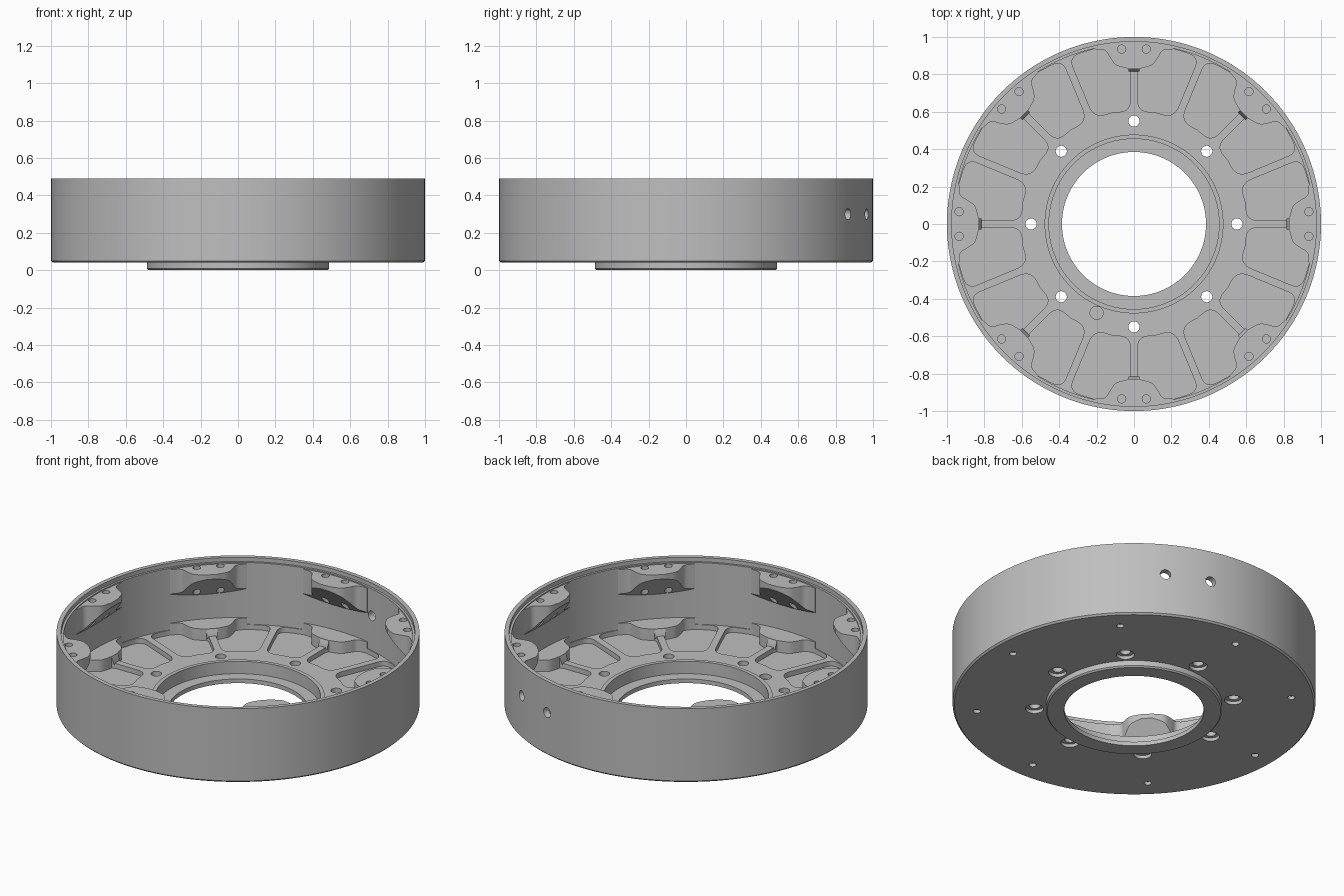
import bpy, bmesh, math
from mathutils import Vector, Matrix

cube = bpy.data.objects.get("Cube")
if cube:
    bpy.data.objects.remove(cube, do_unlink=True)

metal = bpy.data.materials.new("machined_grey_metal")
metal.use_nodes = True
GREY = (0.52, 0.52, 0.52, 1)
metal.diffuse_color = GREY
metal.node_tree.nodes["Principled BSDF"].inputs["Base Color"].default_value = GREY

SEGMENTS = 144
STEP = math.tau / SEGMENTS
EIGHTHS = [Matrix.Rotation(math.tau * i / 8, 4, 'Z') for i in range(8)]


def make_object(name, bm):
    bmesh.ops.recalc_face_normals(bm, faces=bm.faces[:])
    mesh = bpy.data.meshes.new(name)
    bm.to_mesh(mesh)
    bm.free()
    mesh.materials.append(metal)
    obj = bpy.data.objects.new(name, mesh)
    bpy.context.collection.objects.link(obj)
    obj.select_set(True)
    bpy.context.view_layer.objects.active = obj


def lathe(bm, profile):
    """Revolve a closed (radius, height) profile around z."""
    rings = [[bm.verts.new((r * math.cos(STEP * i), r * math.sin(STEP * i), z)) for r, z in profile]
             for i in range(SEGMENTS)]
    for i, p in enumerate(rings):
        q = rings[(i + 1) % SEGMENTS]
        for j in range(len(profile)):
            k = (j + 1) % len(profile)
            bm.faces.new((p[j], q[j], q[k], p[k]))
    return rings


def circle(u, v, radius, count=24):
    return [Vector((u + radius * math.cos(math.tau * i / count),
                    v + radius * math.sin(math.tau * i / count))) for i in range(count)]


def turned(point, matrix):
    return (matrix @ Vector((point[0], point[1], 0))).to_2d()


def plate(bm, loops, low, high, matrix=Matrix()):
    """Fill an outline with holes and thicken it between two heights given as functions of v."""
    edges = []
    for loop in loops:
        ring = [bm.verts.new((p[0], p[1], 0)) for p in loop]
        edges += [bm.edges.new((ring[i - 1], ring[i])) for i in range(len(ring))]
    filled = bmesh.ops.triangle_fill(bm, edges=edges, use_beauty=True, normal=(0, 0, 1))
    faces = [g for g in filled["geom"] if isinstance(g, bmesh.types.BMFace)]
    base = {v for e in edges for v in e.verts}
    extruded = bmesh.ops.extrude_face_region(bm, geom=faces, use_keep_orig=True)
    top = [g for g in extruded["geom"] if isinstance(g, bmesh.types.BMVert)]
    for verts, height in ((base, low), (top, high)):
        for vert in verts:
            vert.co.z = height(vert.co.y)
            vert.co = matrix @ vert.co


def flat(z):
    return lambda v: z


def fillet(corners, steps=8):
    """Round (point, radius) corners with tangent curves."""
    out = []
    for i, (p, r) in enumerate(corners):
        p = Vector(p)
        if not r:
            out.append(p)
            continue
        a = (Vector(corners[i - 1][0]) - p).normalized()
        b = (Vector(corners[(i + 1) % len(corners)][0]) - p).normalized()
        for s in range(steps + 1):
            t = s / steps
            out.append(p + a * r * (1 - t) ** 2 + b * r * t ** 2)
    return out


def smooth_path(points, steps=5):
    """Catmull-Rom curve through the points."""
    pts = [Vector(p) for p in points]
    pts = [2 * pts[0] - pts[1]] + pts + [2 * pts[-1] - pts[-2]]
    out = []
    for a, b, c, d in zip(pts, pts[1:], pts[2:], pts[3:]):
        for s in range(steps):
            t = s / steps
            out.append(0.5 * (2 * b + (c - a) * t + (2 * a - 5 * b + 4 * c - d) * t * t
                              + (3 * b - a - 3 * c + d) * t ** 3))
    return out + [pts[-2]]


def polar(r, angle):
    return Vector((r * math.sin(angle), r * math.cos(angle)))


bpy.ops.object.select_all(action='DESELECT')

# Outer wall with a stepped rim and two round side holes
PATCH, HOLE_Z, HOLE_R = 0.0436, 0.3, 0.03
rows = [HOLE_Z - PATCH, HOLE_Z, HOLE_Z + PATCH]
profile = [(0.975, 0.04), (0.99, 0.04), (1, 0.05)] + [(1, z) for z in rows]
profile += [(1, 0.49), (0.975, 0.49), (0.975, 0.465), (0.962, 0.465)]
inner_row = len(profile) + 1
profile += [(0.962, z) for z in reversed(rows)] + [(0.962, 0.06), (0.975, 0.06)]
bm = bmesh.new()
rings = lathe(bm, profile)
around = [(1, 0), (1, 1), (0, 1), (-1, 1), (-1, 0), (-1, -1), (0, -1), (1, -1)]
for degrees in (60, 75):
    centre = round(math.radians(degrees) / STEP)
    mouths = []
    for row, up, radius in ((4, 1, 1), (inner_row, -1, 0.962)):
        border = [rings[centre + di][row + up * dj] for di, dj in around]
        bmesh.ops.delete(bm, geom=[rings[centre][row]], context='VERTS')
        mouth = []
        for p in circle(0, 0, HOLE_R, 16):
            a = centre * STEP + p.x
            mouth.append(bm.verts.new((radius * math.cos(a), radius * math.sin(a), HOLE_Z + p.y)))
        for k in range(8):
            bm.faces.new((border[k], border[(k + 1) % 8], mouth[(2 * k + 2) % 16],
                          mouth[2 * k + 1], mouth[2 * k]))
        mouths.append(mouth)
    outer, inner = mouths
    for k in range(16):
        bm.faces.new((outer[k - 1], outer[k], inner[k], inner[k - 1]))
make_object("outer_wall", bm)

# Hub with a bearing seat and a lower spigot
bm = bmesh.new()
lathe(bm, [(0.385, 0), (0.478, 0), (0.486, 0.008), (0.486, 0.05), (0.478, 0.05), (0.478, 0.1),
           (0.455, 0.1), (0.455, 0.025), (0.385, 0.025)])
make_object("hub", bm)

# Floor skin with counterbores and blind screw holes
skin = [circle(0, 0, 0.975, SEGMENTS), circle(0, 0, 0.47, SEGMENTS)]
for m in EIGHTHS:
    for r, size in ((0.55, 0.05), (0.87, 0.02)):
        skin.append([turned(p, m) for p in circle(0, r, size)])
bm = bmesh.new()
plate(bm, skin, flat(0.04), flat(0.06))
make_object("floor_skin", bm)

# Lug outline: its flank also shapes the outer end of each pocket
flank = smooth_path([(0.03, 0.83), (0.095, 0.85), (0.128, 0.89), (0.155, 0.928), (0.215, 0.935)])
back = [polar(0.985, a) for a in (0.2, 0.1, 0, -0.1, -0.2)]
lug = flank + back + [Vector((-p.x, p.y)) for p in reversed(flank)]

# Ribbed web: pockets mirrored either side of each main rib, bolt holes, dowel hole
half = math.pi / 8
along = polar(1, half)
side = Vector((along.y, -along.x)) * 0.02
corners = [((0.02, 0.605), 0.055), (polar(0.607, half / 2), 0),
           (along * 0.605 - side, 0.065), (along * 0.955 - side, 0.055)]
corners += [(polar(0.957, a), 0) for a in (0.29, 0.26)]
corners += [(p, 0) for p in reversed(flank)] + [((0.02, 0.81), 0)]
pocket = fillet(corners)
web = [circle(0, 0, 0.97, SEGMENTS), circle(0, 0, 0.465, SEGMENTS), circle(-0.2, -0.475, 0.035)]
for m in EIGHTHS:
    web.append([turned(p, m) for p in circle(0, 0.55, 0.03)])
    for sign in (1, -1):
        web.append([turned((sign * p.x, p.y), m) for p in pocket])
bm = bmesh.new()
plate(bm, web, flat(0.06), flat(0.09))
make_object("ribbed_web", bm)

# Floor pads under the lugs, each with a short ramp down to its rib
ramp = [(-0.03, 0.815), (0.03, 0.815), (0.03, 0.832), (-0.03, 0.832)]
bm = bmesh.new()
for m in EIGHTHS:
    plate(bm, [lug], flat(0.09), flat(0.13), m)
    plate(bm, [ramp], flat(0.08), lambda v: 0.09 + (v - 0.815) * 2.3, m)
make_object("floor_pads", bm)

# Upper lugs with sloping undersides and paired screw holes
bm = bmesh.new()
for m in EIGHTHS:
    screws = [circle(u, 0.935, 0.022) for u in (-0.066, 0.066)]
    plate(bm, [lug] + screws, lambda v: 0.43 - (v - 0.83) * 1.15, flat(0.458), m)
make_object("upper_lugs", bm)

bpy.ops.object.shade_smooth_by_angle(angle=math.radians(30))
